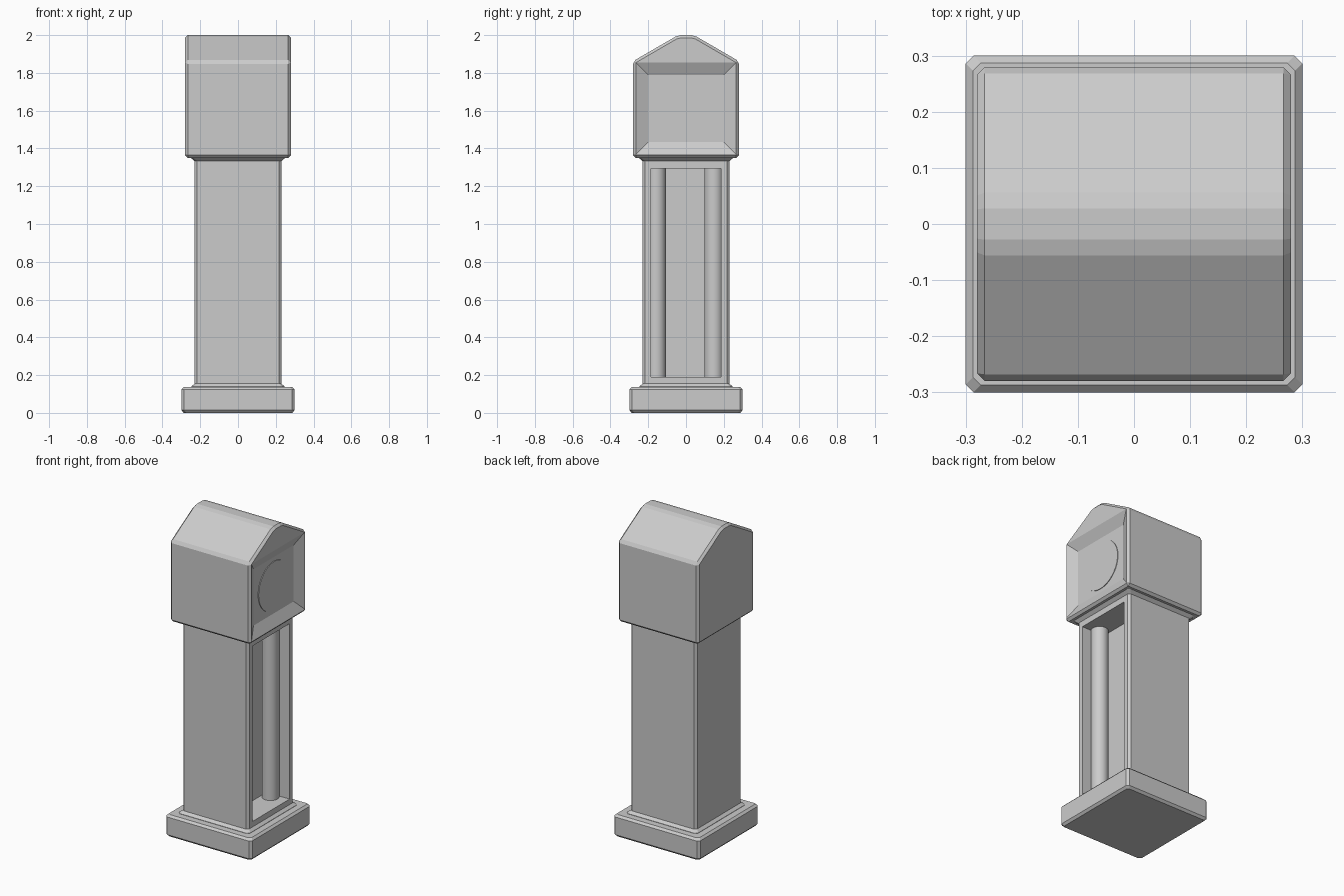
import bpy, bmesh
from math import pi

if "Cube" in bpy.data.objects:
    bpy.data.objects.remove(bpy.data.objects["Cube"])


def make_object(name, bm):
    bmesh.ops.recalc_face_normals(bm, faces=bm.faces)
    mesh = bpy.data.meshes.new(name)
    bm.to_mesh(mesh)
    bm.free()
    obj = bpy.data.objects.new(name, mesh)
    bpy.context.collection.objects.link(obj)
    return obj


def loft(name, rings):
    """Skin equal-length point rings and cap both ends."""
    bm = bmesh.new()
    loops = [[bm.verts.new(p) for p in ring] for ring in rings]
    n = len(loops[0])
    for a, b in zip(loops, loops[1:]):
        for i in range(n):
            j = (i + 1) % n
            bm.faces.new((a[i], a[j], b[j], b[i]))
    bm.faces.new(loops[0])
    bm.faces.new(loops[-1])
    return make_object(name, bm)


def cut_square(half, z, c=0.014):
    """Square ring with clipped corners."""
    k = half - c
    return [(half, -k, z), (half, k, z), (k, half, z), (-k, half, z),
            (-half, k, z), (-half, -k, z), (-k, -half, z), (k, -half, z)]


def side_rect(x, half, z0, z1):
    return [(x, -half, z0), (x, half, z0), (x, half, z1), (x, -half, z1)]


def cylinder(name, radius, depth, location, rotation=(0, 0, 0), sides=32):
    bpy.ops.mesh.primitive_cylinder_add(vertices=sides, radius=radius, depth=depth,
                                        location=location, rotation=rotation)
    obj = bpy.context.object
    obj.name = name
    bpy.ops.object.shade_smooth_by_angle()
    return obj


def carve(obj, cutter):
    cutter.hide_render = True
    cutter.hide_viewport = True
    mod = obj.modifiers.new("carve", 'BOOLEAN')
    mod.operation = 'DIFFERENCE'
    mod.solver = 'EXACT'
    mod.object = cutter


# Plinth
loft("plinth", [cut_square(h, z) for h, z in
                [(0.287, 0), (0.30, 0.014), (0.30, 0.125), (0.287, 0.138)]])

# Trunk with flared foot and neck
trunk = loft("trunk", [cut_square(h, z) for h, z in
                       [(0.247, 0.13), (0.247, 0.14), (0.23, 0.155),
                        (0.23, 1.333), (0.25, 1.35), (0.25, 1.365)]])
carve(trunk, loft("niche_cutter", [side_rect(x, 0.185, 0.19, 1.295)
                                   for x in (0.07, 0.4)]))

# Hanging weights inside the niche
for side, y in (("left", -0.157), ("right", 0.147)):
    cylinder("weight_" + side, 0.05, 1.115, (0.124, y, 0.7425))

# Hood with gabled roof
half_roof = [(0.28, 1.35), (0.28, 1.862), (0.056, 1.992), (0.028, 2.0)]
profile = half_roof + [(-y, z) for y, z in reversed(half_roof)]
hood = loft("hood", [[(x, y, z) for y, z in profile] for x in (-0.28, 0.28)])
bevel = hood.modifiers.new("edges", 'BEVEL')
bevel.width = 0.014
bevel.segments = 1
bevel.limit_method = 'ANGLE'
bevel.angle_limit = 0.6

# Shallow tapered recess around the dial
slope = 0.032 / 0.065
rings = []
for x in (0.248, 0.30):
    grow = (x - 0.248) / slope
    rings.append(side_rect(x, 0.2 + grow, 1.435 - grow, 1.79 + grow))
carve(hood, loft("dial_recess_cutter", rings))

# Dial
cylinder("dial", 0.154, 0.02, (0.242, 0, 1.61), (0, pi / 2, 0), 48)
